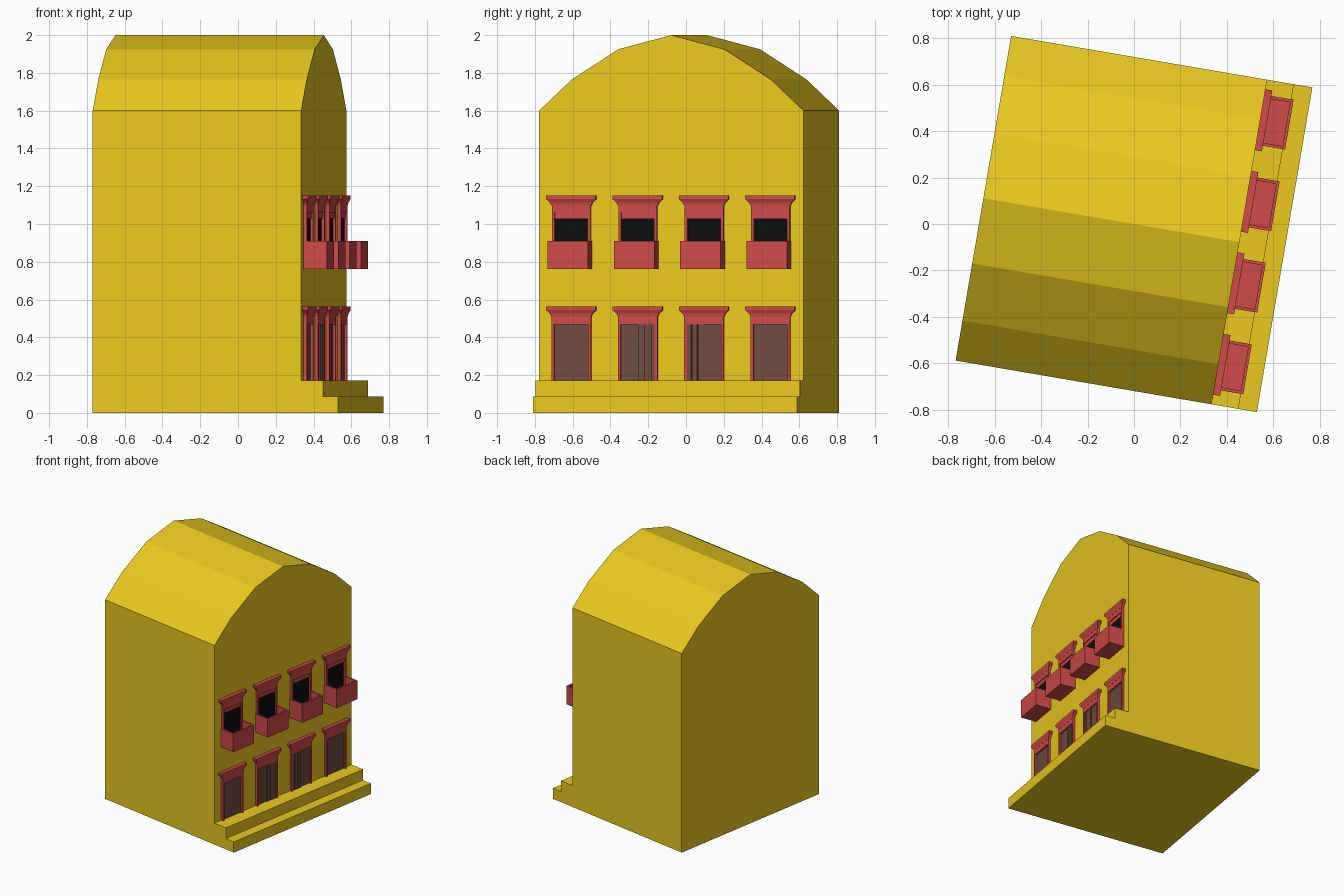
import bpy, bmesh, math
from mathutils import Matrix

if "Cube" in bpy.data.objects:
    bpy.data.objects.remove(bpy.data.objects["Cube"])

TURN = Matrix.Rotation(math.radians(-9.7), 4, 'Z')
WALL = 0.461      # facade plane, in the unturned frame (x = depth, y = width)
HALF = 0.71


def mat(name, rgb):
    m = bpy.data.materials.new(name)
    m.diffuse_color = (*rgb, 1)
    m.use_nodes = True
    m.node_tree.nodes["Principled BSDF"].inputs["Base Color"].default_value = m.diffuse_color
    return m


YELLOW = mat("yellow_wall", (0.83, 0.59, 0.014))
RED = mat("red_trim", (0.62, 0.07, 0.065))
BROWN = mat("brown_door", (0.16, 0.072, 0.055))
BLACK = mat("dark_glass", (0.004, 0.004, 0.004))


def finish(name, bm, material):
    bmesh.ops.recalc_face_normals(bm, faces=bm.faces)
    bm.transform(TURN)
    me = bpy.data.meshes.new(name)
    bm.to_mesh(me)
    bm.free()
    me.materials.append(material)
    ob = bpy.data.objects.new(name, me)
    bpy.context.collection.objects.link(ob)
    return ob


def prism(name, pts, offset, material):
    """Extrude a closed outline of 3D points by an offset."""
    bm = bmesh.new()
    face = bm.faces.new([bm.verts.new(p) for p in pts])
    res = bmesh.ops.extrude_face_region(bm, geom=[face], use_keep_orig=True)
    verts = [v for v in res["geom"] if isinstance(v, bmesh.types.BMVert)]
    bmesh.ops.translate(bm, verts=verts, vec=offset)
    return finish(name, bm, material)


def box(name, x0, x1, y0, y1, z0, z1, material):
    pts = [(x0, y0, z0), (x1, y0, z0), (x1, y1, z0), (x0, y1, z0)]
    return prism(name, pts, (0, 0, z1 - z0), material)


def cornice(name, y, top):
    """Moulding that flares outwards on three sides towards its top."""
    rings = [(top - 0.052, 0.107, WALL + 0.019), (top - 0.035, 0.115, WALL + 0.022),
             (top - 0.018, 0.133, WALL + 0.03), (top, 0.133, WALL + 0.03)]
    bm = bmesh.new()
    loops = [[bm.verts.new(p) for p in ((WALL, y - w, z), (x, y - w, z), (x, y + w, z), (WALL, y + w, z))]
             for z, w, x in rings]
    for a, b in zip(loops, loops[1:]):
        for i in range(4):
            j = (i + 1) % 4
            bm.faces.new((a[i], a[j], b[j], b[i]))
    bm.faces.new(loops[0])
    bm.faces.new(loops[-1])
    finish(name, bm, RED)


def frame(name, y, z0, z_open, z1, half, inner):
    """Door-shaped surround, open at the bottom."""
    outline = [(-half, z0), (-inner, z0), (-inner, z_open), (inner, z_open),
               (inner, z0), (half, z0), (half, z1), (-half, z1)]
    prism(name, [(WALL, y + a, z) for a, z in outline], (0.018, 0, 0), RED)


def balcony(name, y):
    """Open-topped box with thin parapet walls."""
    x1, w, t = 0.588, 0.109, 0.013
    u = [(WALL, -w), (x1, -w), (x1, w), (WALL, w),
         (WALL, w - t), (x1 - t, w - t), (x1 - t, t - w), (WALL, t - w)]
    prism(name + "_parapet", [(a, y + b, 0.762) for a, b in u], (0, 0, 0.148), RED)
    box(name + "_floor", WALL, x1 - t, y - w + t, y + w - t, 0.762, 0.777, RED)


# main block with faceted vaulted roof
arch = [(HALF, 1.6), (0.535, 1.765), (0.285, 1.925)]
outline = [(-HALF, 0), (HALF, 0)] + arch + [(0, 2.0)] + [(-a, z) for a, z in reversed(arch)]
prism("house_body", [(-0.659, a, z) for a, z in outline], (WALL + 0.659, 0, 0), YELLOW)

# two entrance steps
steps = [(WALL, 0), (0.659, 0), (0.659, 0.086), (0.578, 0.086), (0.578, 0.172), (WALL, 0.172)]
prism("entrance_steps", [(x, -HALF, z) for x, z in steps], (0, 2 * HALF, 0), YELLOW)

for i, y in enumerate((-0.535, -0.178, 0.178, 0.535), 1):
    # ground floor door
    frame(f"door_frame_{i}", y, 0.172, 0.468, 0.512, 0.106, 0.091)
    cornice(f"door_cornice_{i}", y, 0.562)
    box(f"door_{i}", WALL, WALL + 0.004, y - 0.091, y + 0.091, 0.172, 0.468, BROWN)
    # folded leaves on the two middle doors
    if i in (2, 3):
        side = 1 if i == 2 else -1
        for k in range(3):
            c = y + side * (0.018 + 0.033 * k)
            box(f"door_leaf_{i}_{k + 1}", WALL, WALL + 0.012, c - 0.014, c + 0.014, 0.172, 0.468, BROWN)
    # upper window with balcony
    frame(f"window_frame_{i}", y, 0.762, 1.06, 1.10, 0.104, 0.089)
    cornice(f"window_cornice_{i}", y, 1.15)
    box(f"window_transom_{i}", WALL, WALL + 0.011, y - 0.089, y + 0.089, 1.028, 1.06, RED)
    box(f"window_glass_{i}", WALL, WALL + 0.004, y - 0.089, y + 0.089, 0.777, 1.028, BLACK)
    balcony(f"balcony_{i}", y)
